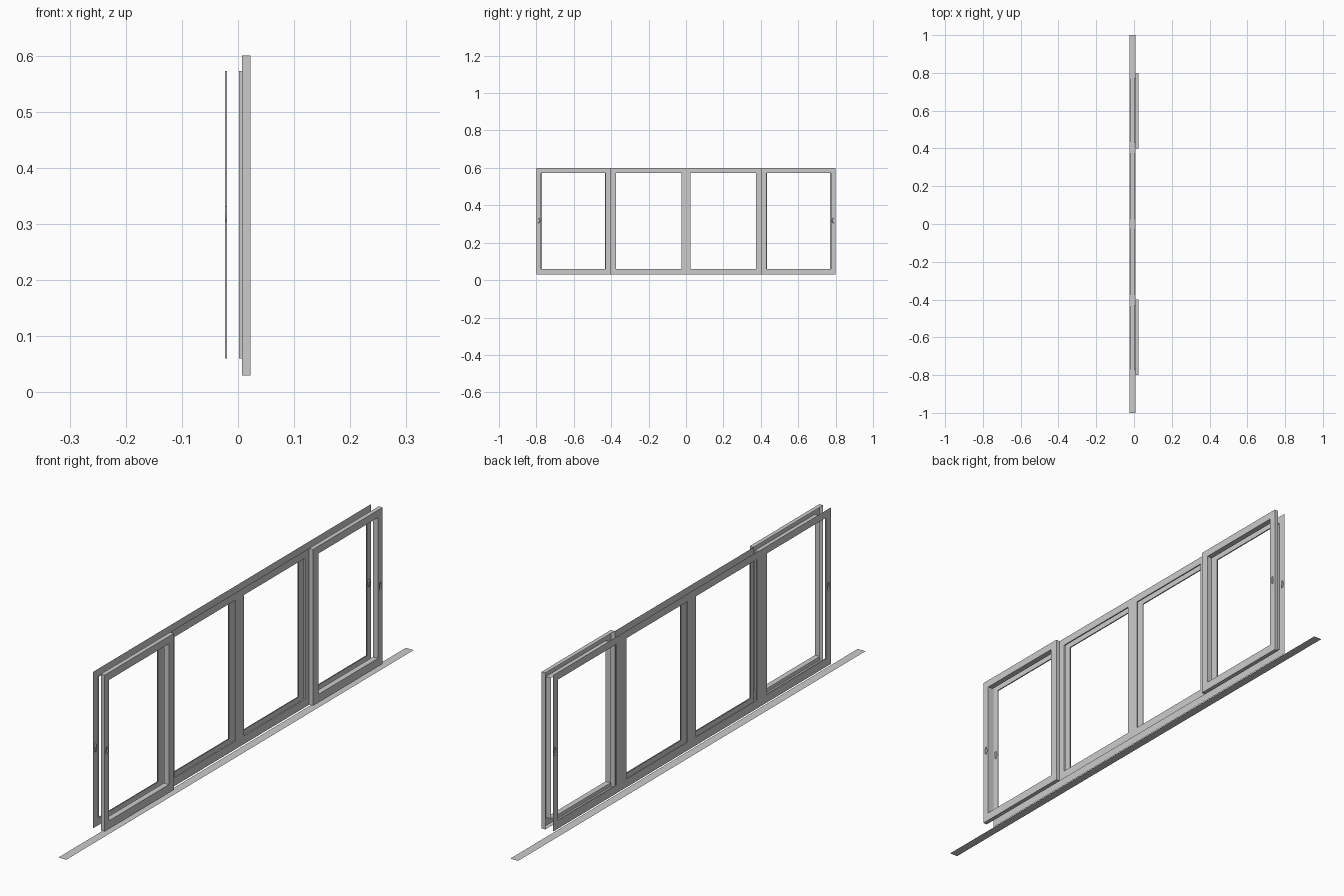
import bpy, bmesh, math

if "Cube" in bpy.data.objects:
    bpy.data.objects.remove(bpy.data.objects["Cube"])

Z0, Z1 = 0.03, 0.60            # outer height of the frame
OZ0, OZ1 = 0.06, 0.573         # opening height
HY, HZ = 0.787, 0.318          # finger pull centre
HW, HH = 0.008, 0.019          # finger pull patch half size


def finish(bm, name):
    bmesh.ops.remove_doubles(bm, verts=bm.verts, dist=1e-5)
    me = bpy.data.meshes.new(name)
    bm.to_mesh(me)
    bm.free()
    ob = bpy.data.objects.new(name, me)
    bpy.context.collection.objects.link(ob)
    return ob


def face(bm, pts):
    return bm.faces.new([bm.verts.new(p) for p in pts])


def rect(bm, x, a, b, c, d, s):
    """Flat panel at x, spanning y a..b and z c..d, facing s along x."""
    p = [(x, a, c), (x, b, c), (x, b, d), (x, a, d)]
    face(bm, p if s > 0 else p[::-1])


def band(bm, xa, xb, a, b, c, d, inward):
    """Four walls of a rectangle running from xa to xb."""
    loop = [(a, c), (b, c), (b, d), (a, d)]
    flip = inward != (xb > xa)
    for i in range(4):
        p, q = loop[i], loop[(i + 1) % 4]
        f = [(xa, *p), (xa, *q), (xb, *q), (xb, *p)]
        face(bm, f[::-1] if flip else f)


def sheet(bm, x, ys, zs, skip, s):
    for i in range(len(ys) - 1):
        for j in range(len(zs) - 1):
            if not skip((ys[i] + ys[i + 1]) / 2, (zs[j] + zs[j + 1]) / 2):
                rect(bm, x, ys[i], ys[i + 1], zs[j], zs[j + 1], s)


def finger_pull(bm, x, yc, s):
    """Oval recess set into a rectangular patch of the stile."""
    n = 16
    rings = [[], [], []]
    for i in range(n):
        t = 2 * math.pi * (i + 0.0) / n
        c, q = math.cos(t), math.sin(t)
        m = max(abs(c), abs(q))
        rings[0].append((x, yc + HW * c / m, HZ + HH * q / m))
        rings[1].append((x, yc + 0.0055 * c, HZ + 0.0155 * q))
        rings[2].append((x - s * 0.0035, yc + 0.004 * c, HZ + 0.013 * q))
    for r0, r1 in zip(rings, rings[1:]):
        for i in range(n):
            k = (i + 1) % n
            f = [r0[i], r0[k], r1[k], r1[i]]
            face(bm, f if s > 0 else f[::-1])
    face(bm, rings[2] if s > 0 else rings[2][::-1])


def inside(y, z, holes):
    return any(a < y < b and c < z < d for a, b, c, d in holes)


def shell(name, x, lip, y_range, holes, pulls, s):
    """Framed sheet with openings, short reveals and finger pulls."""
    bm = bmesh.new()
    cuts = [(yc - HW, yc + HW, HZ - HH, HZ + HH) for yc in pulls]
    allh = holes + cuts
    ys = sorted({*y_range, *(v for h in allh for v in h[:2])})
    zs = sorted({Z0, Z1, *(v for h in allh for v in h[2:])})
    sheet(bm, x, ys, zs, lambda y, z: inside(y, z, allh), s)
    for h in holes:
        band(bm, x, lip, *h, True)
    for yc in pulls:
        finger_pull(bm, x, yc, s)
    return bm


fixed = [(-0.375, -0.025, OZ0, OZ1), (0.025, 0.375, OZ0, OZ1)]
ends = [(-0.771, -0.434, OZ0, OZ1), (0.434, 0.771, OZ0, OZ1)]

# outer face of the whole window
finish(shell("outer_frame", -0.0235, -0.0195, (-0.8, 0.8), fixed + ends,
             [-HY, HY], -1), "outer_frame")

# inner face of the two fixed lights
finish(shell("inner_fixed_frame", 0.007, 0.002, (-0.4, 0.4), fixed, [], 1),
       "inner_fixed_frame")

# raised sliding sashes at both ends
for side, name in ((-1, "left_sash"), (1, "right_sash")):
    a, b = sorted((side * 0.8, side * 0.4))
    ha, hb = sorted((side * 0.774, side * 0.43))
    bm = shell(name, 0.0225, 0.002, (a, b), [(ha, hb, OZ0, OZ1)],
               [side * HY], 1)
    band(bm, 0.0225, 0.007, a, b, Z0, Z1, False)
    finish(bm, name)

# flat sill strip on the ground
bm = bmesh.new()
face(bm, [(-0.0235, -1, 0), (0.008, -1, 0), (0.008, 1, 0), (-0.0235, 1, 0)])
finish(bm, "sill_strip")
